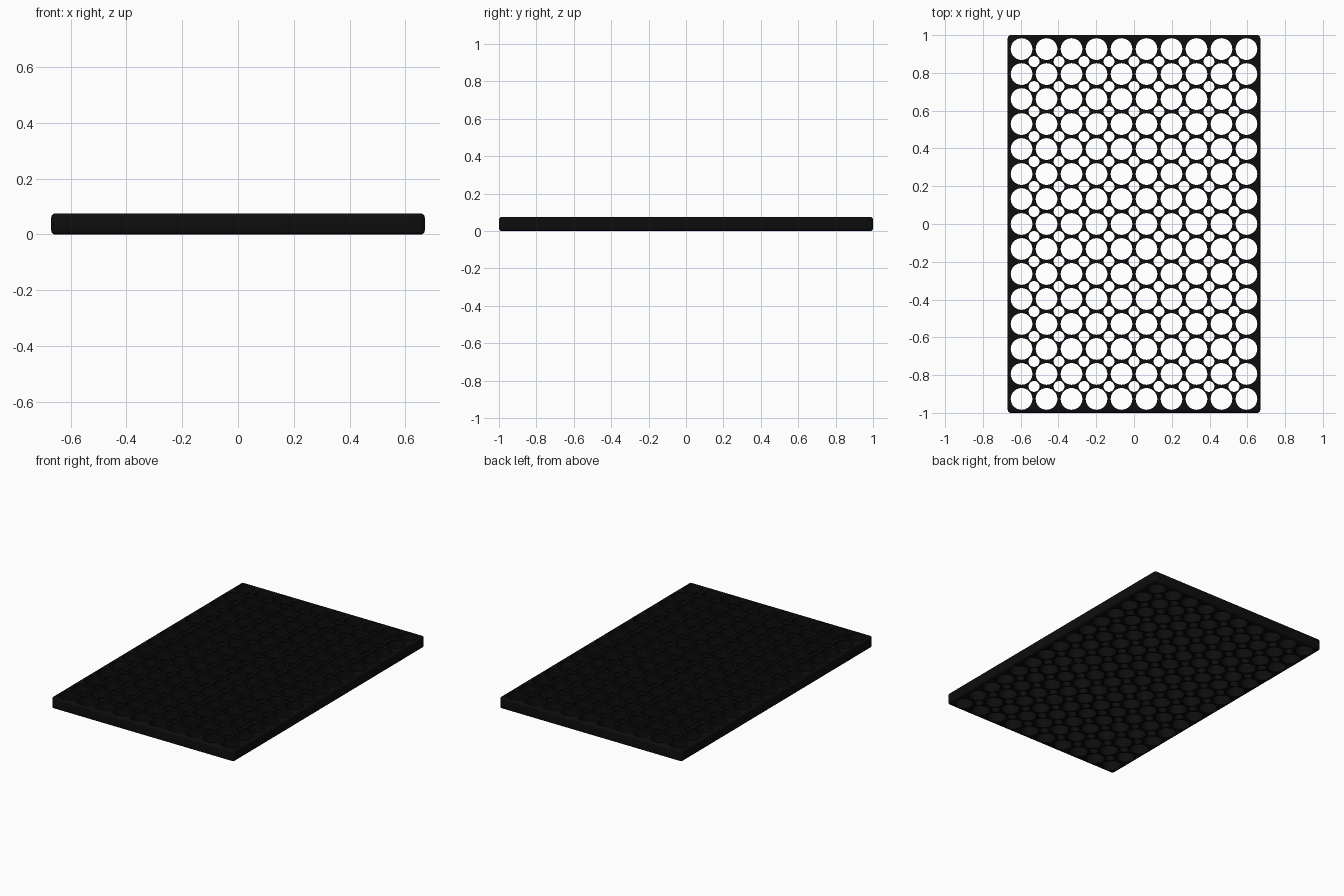
import bpy, bmesh, math
from mathutils import Vector

if "Cube" in bpy.data.objects:
    bpy.data.objects.remove(bpy.data.objects["Cube"])

HX, HY, H = 0.669, 1.0, 0.075      # half width, half length, thickness
COLS, ROWS, PITCH = 10, 15, 0.1323
R_BIG, R_SMALL = 0.0575, 0.029
BEV, CORNER = 0.014, 0.018         # edge rounding, plan corner radius

bm = bmesh.new()


def circle(cx, cy, r, n):
    return [(cx + r * math.cos(2 * math.pi * i / n),
             cy + r * math.sin(2 * math.pi * i / n)) for i in range(n)]


def rounded_rect(inset, n=5):
    r = CORNER - inset
    pts = []
    for q, (sx, sy) in enumerate([(1, 1), (-1, 1), (-1, -1), (1, -1)]):
        for i in range(n + 1):
            a = math.pi / 2 * (q + i / n)
            pts.append((sx * (HX - CORNER) + r * math.cos(a),
                        sy * (HY - CORNER) + r * math.sin(a)))
    return pts


def loop(pts, z):
    return [bm.verts.new((x, y, z)) for x, y in pts]


def bridge(a, b):
    n = len(a)
    for i in range(n):
        j = (i + 1) % n
        bm.faces.new((a[i], a[j], b[j], b[i]))


def grid(cols, rows, r, n):
    return [circle((c - (cols - 1) / 2) * PITCH, (w - (rows - 1) / 2) * PITCH, r, n)
            for c in range(cols) for w in range(rows)]


# Large rings and the small drain holes between them
holes = grid(COLS, ROWS, R_BIG, 32) + grid(COLS - 1, ROWS - 1, R_SMALL, 20)
lower = [loop(h, 0) for h in holes]
upper = [loop(h, H) for h in holes]

# Rounded outer rim, from bottom edge to top edge
profile = []
for k in range(6):
    a = math.pi / 2 * k / 5
    profile.append((BEV * (1 - math.sin(a)), BEV * (1 - math.cos(a))))
profile += [(i, H - z) for i, z in reversed(profile)]
rim = [loop(rounded_rect(i), z) for i, z in profile]

# Perforated bottom and top faces
for loops, nz in ((lower + [rim[0]], -1), (upper + [rim[-1]], 1)):
    edges = [bm.edges.new((l[i - 1], l[i])) for l in loops for i in range(len(l))]
    bmesh.ops.triangle_fill(bm, edges=edges, use_beauty=True, normal=Vector((0, 0, nz)))

# Hole walls and rim surface
for a, b in zip(lower, upper):
    bridge(a, b)
for a, b in zip(rim, rim[1:]):
    bridge(a, b)
bmesh.ops.recalc_face_normals(bm, faces=bm.faces[:])

mesh = bpy.data.meshes.new("ring_mat")
bm.to_mesh(mesh)
bm.free()
mat = bpy.data.materials.new("black rubber")
mat.diffuse_color = (0.004, 0.004, 0.004, 1)
mat.use_nodes = True
mat.node_tree.nodes["Principled BSDF"].inputs["Base Color"].default_value = mat.diffuse_color
mesh.materials.append(mat)
obj = bpy.data.objects.new("ring_mat", mesh)
bpy.context.collection.objects.link(obj)
bpy.context.view_layer.objects.active = obj
obj.select_set(True)
bpy.ops.object.shade_smooth_by_angle(angle=math.radians(35))
